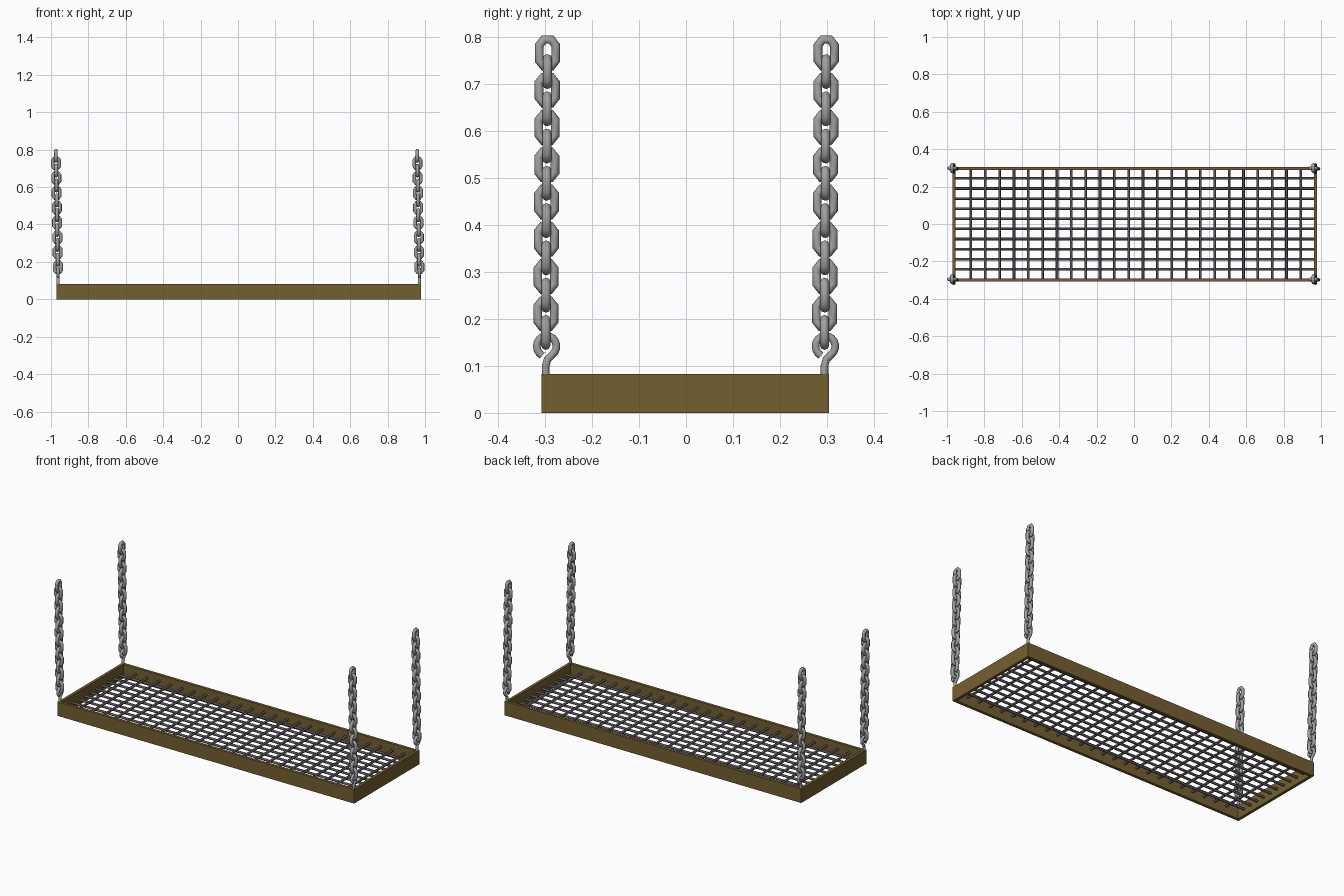
import bpy
import bmesh
from math import sin, cos, radians
from mathutils import Vector

if "Cube" in bpy.data.objects:
    bpy.data.objects.remove(bpy.data.objects["Cube"])


def material(name, rgb):
    m = bpy.data.materials.new(name)
    m.diffuse_color = (*rgb, 1)
    m.use_nodes = True
    m.node_tree.nodes["Principled BSDF"].inputs["Base Color"].default_value = m.diffuse_color
    return m


brown = material("painted_frame", (0.175, 0.115, 0.03))
dark = material("dark_steel", (0.1, 0.09, 0.1))
steel = material("chain_steel", (0.36, 0.36, 0.36))


def add_mesh(name, mesh, mat=None):
    ob = bpy.data.objects.new(name, mesh)
    bpy.context.collection.objects.link(ob)
    if mat:
        mesh.materials.clear()
        mesh.materials.append(mat)
    return ob


def tube_mesh(name, paths, radius):
    """Mesh of round 8-sided tubes along (points, closed) paths."""
    cu = bpy.data.curves.new(name, 'CURVE')
    cu.dimensions = '3D'
    cu.bevel_depth = radius
    cu.bevel_resolution = 2
    cu.use_fill_caps = True
    for pts, closed in paths:
        sp = cu.splines.new('POLY')
        sp.points.add(len(pts) - 1)
        for p, co in zip(sp.points, pts):
            p.co = (*co, 1)
        sp.use_cyclic_u = closed
    tmp = bpy.data.objects.new(name, cu)
    bpy.context.collection.objects.link(tmp)
    bpy.context.view_layer.update()
    dg = bpy.context.evaluated_depsgraph_get()
    me = bpy.data.meshes.new_from_object(tmp.evaluated_get(dg))
    bpy.data.objects.remove(tmp)
    me.name = name
    return me


def smooth(ob):
    bpy.ops.object.select_all(action='DESELECT')
    ob.select_set(True)
    bpy.context.view_layer.objects.active = ob
    bpy.ops.object.shade_smooth_by_angle(angle=radians(50))


# Open rectangular frame
X0, X1, Y0, Y1, H, T = -0.971, 0.979, -0.308, 0.305, 0.083, 0.017
bm = bmesh.new()
rings = []
for inset, z in ((0, 0), (0, H), (T, H), (T, 0)):
    a, b, c, d = X0 + inset, X1 - inset, Y0 + inset, Y1 - inset
    rings.append([bm.verts.new((x, y, z)) for x, y in ((a, c), (b, c), (b, d), (a, d))])
for r in range(4):
    p, q = rings[r], rings[(r + 1) % 4]
    for i in range(4):
        j = (i + 1) % 4
        bm.faces.new((p[i], p[j], q[j], q[i]))
bmesh.ops.recalc_face_normals(bm, faces=bm.faces)
me = bpy.data.meshes.new("frame")
bm.to_mesh(me)
bm.free()
add_mesh("frame", me, brown)

# Grid of round bars, two crossing layers
long_bars = [([(X0 + 0.005, 0.244 - 0.054 * i, 0.036), (X1 - 0.005, 0.244 - 0.054 * i, 0.036)], False)
             for i in range(10)]
cross_bars = [([(-0.872 + 0.0767 * i, Y0 + 0.005, 0.046), (-0.872 + 0.0767 * i, Y1 - 0.005, 0.046)], False)
              for i in range(24)]
smooth(add_mesh("long_bars", tube_mesh("long_bars", long_bars, 0.007), dark))
smooth(add_mesh("cross_bars", tube_mesh("cross_bars", cross_bars, 0.007), dark))

# Eye hook: stem curling into an almost closed ring
hook = [(0, 0, 0.07), (0, 0, 0.1), (0, 0.004, 0.114)]
for k in range(15):
    t = radians(-56 + 300 * k / 14)
    hook.append((0, 0.002 + 0.021 * cos(t), 0.142 + 0.022 * sin(t)))
hook_mesh = tube_mesh("eye_hook", [(hook, False)], 0.0082)

# Chain: octagonal links, alternately turned, hanging slightly off plumb
quarter = [(0.0175, -0.016), (0.0175, 0.016), (0.008, 0.0285), (-0.008, 0.0285)]
outline = quarter + [(-u, -v) for u, v in quarter]
links = []
for i in range(16):
    z = 0.767 - 0.0397 * i
    f = (z - 0.142) / 0.65
    c = Vector((-0.012 * f, 0.004 * f, z))
    turned = i % 2
    links.append(([c + Vector((u, 0, v) if turned else (0, u, v)) for u, v in outline], True))
chain_mesh = tube_mesh("chain", links, 0.0097)

# One hook and chain at every corner
for sx, x in (("left", -0.962), ("right", 0.970)):
    for sy, y in (("front", -0.299), ("back", 0.295)):
        for part, mesh in (("eye_hook", hook_mesh), ("chain", chain_mesh)):
            ob = add_mesh(f"{sy}_{sx}_{part}", mesh.copy(), steel)
            ob.location = (x, y, 0)
            smooth(ob)
